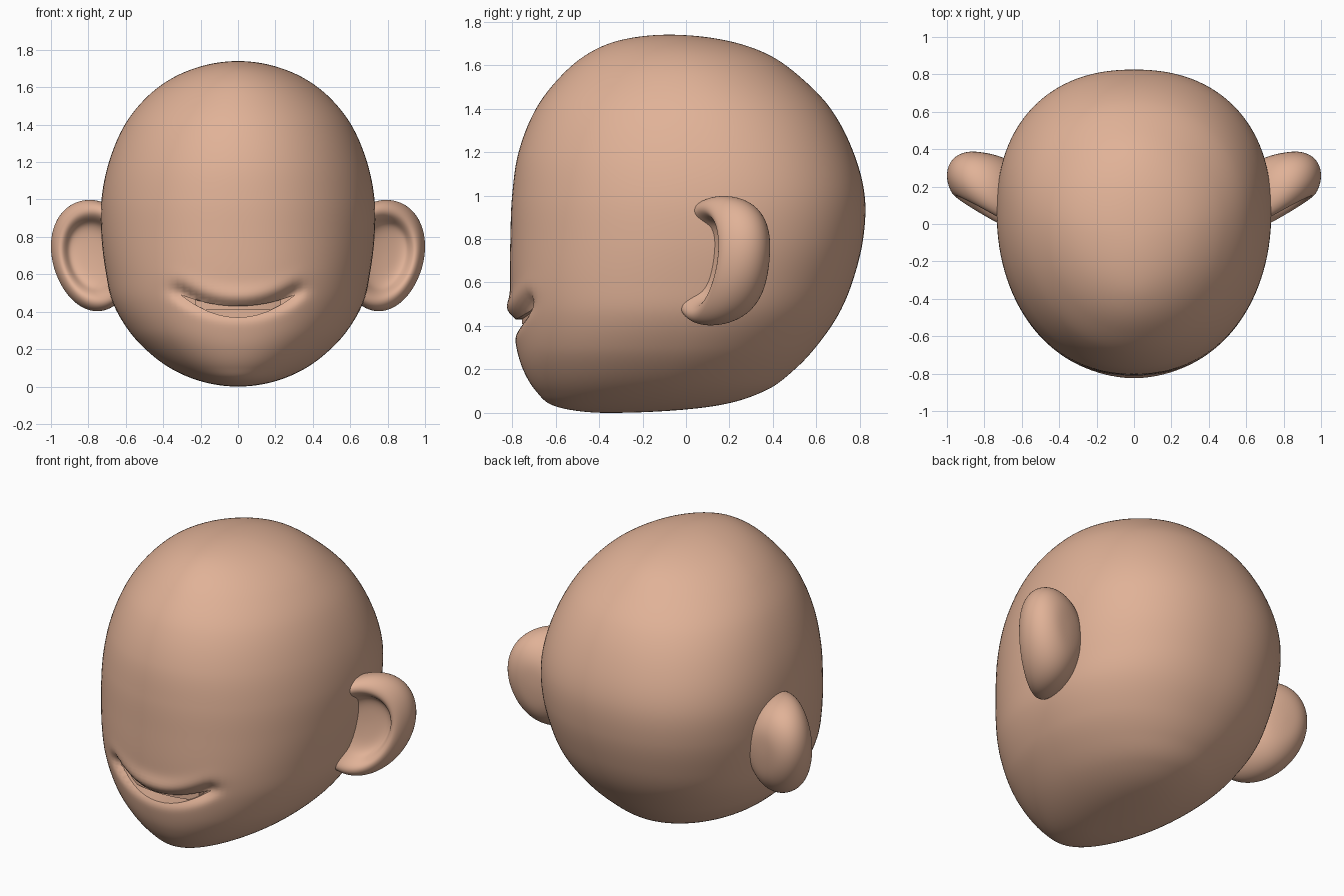
import bpy, bmesh, math

if "Cube" in bpy.data.objects:
    bpy.data.objects.remove(bpy.data.objects["Cube"])

skin = bpy.data.materials.new("skin")
skin.diffuse_color = (0.75, 0.445, 0.31, 1)
skin.use_nodes = True
skin.node_tree.nodes["Principled BSDF"].inputs["Base Color"].default_value = skin.diffuse_color


def finish(name, bm, angle=50):
    bmesh.ops.recalc_face_normals(bm, faces=bm.faces)
    me = bpy.data.meshes.new(name)
    bm.to_mesh(me)
    bm.free()
    me.materials.append(skin)
    ob = bpy.data.objects.new(name, me)
    bpy.context.collection.objects.link(ob)
    smooth(ob, angle)
    return ob


def smooth(ob, angle):
    bpy.ops.object.select_all(action='DESELECT')
    ob.select_set(True)
    bpy.context.view_layer.objects.active = ob
    bpy.ops.object.shade_smooth_by_angle(angle=math.radians(angle))


def loft(bm, rings, first, last):
    """Closed skin over rings of points, with a pole at each end."""
    loops = [[bm.verts.new(p) for p in r] for r in rings]
    n = len(loops[0])
    a, b = bm.verts.new(first), bm.verts.new(last)
    for i in range(n):
        j = (i + 1) % n
        bm.faces.new((a, loops[0][j], loops[0][i]))
        bm.faces.new((b, loops[-1][i], loops[-1][j]))
        for lo, hi in zip(loops, loops[1:]):
            bm.faces.new((lo[i], lo[j], hi[j], hi[i]))


# Head sections: height, front y, back y, half width, squareness of front and back
H = 1.74
SECTIONS = [
    (0.0, -0.36, -0.36, 0.0, 2.0, 2.0), (0.03, -0.60, 0.12, 0.205, 2.05, 2.0),
    (0.1, -0.69, 0.36, 0.365, 2.1, 2.0), (0.2, -0.75, 0.50, 0.495, 2.15, 2.05),
    (0.3, -0.78, 0.595, 0.585, 2.2, 2.1), (0.45, -0.802, 0.70, 0.67, 2.2, 2.15),
    (0.6, -0.81, 0.765, 0.705, 2.2, 2.2), (0.8, -0.808, 0.815, 0.73, 2.15, 2.25),
    (1.0, -0.80, 0.822, 0.73, 2.1, 2.25), (1.2, -0.77, 0.77, 0.69, 2.05, 2.2),
    (1.4, -0.69, 0.665, 0.605, 2.0, 2.1), (1.55, -0.575, 0.52, 0.485, 1.93, 1.98),
    (1.65, -0.455, 0.375, 0.35, 1.9, 1.9), (1.71, -0.32, 0.20, 0.205, 1.9, 1.9),
    (H, -0.08, -0.08, 0.0, 2.0, 2.0)]
T = [math.acos(1 - 2 * s[0] / H) for s in SECTIONS]


def section(t, c):
    """Smooth cubic through column c of the sections."""
    k = max(i for i in range(len(T) - 1) if T[i] <= t)

    def slope(i):
        a, b = max(i - 1, 0), min(i + 1, len(T) - 1)
        return (SECTIONS[b][c] - SECTIONS[a][c]) / (T[b] - T[a])
    h = T[k + 1] - T[k]
    s = (t - T[k]) / h
    return ((2*s**3 - 3*s*s + 1) * SECTIONS[k][c] + (s**3 - 2*s*s + s) * h * slope(k)
            + (3*s*s - 2*s**3) * SECTIONS[k + 1][c] + (s**3 - s*s) * h * slope(k + 1))


def smile_relief(x, z):
    """Inward crease along the smile, with a slight upper lip above it."""
    q = (x / 0.3) ** 2
    dz = z - (0.405 + 0.09 * min(q, 1.2))
    fade = 1 / (1 + math.exp((abs(x) - 0.335) / 0.018))
    crease = (0.035 + 0.02 * min(q, 1)) * fade * math.exp(-(dz / 0.042) ** 2)
    lip = 0.02 * math.exp(-((dz - 0.075) / 0.05) ** 2 - (x / 0.24) ** 2)
    return crease - lip


def spow(v, e):
    return math.copysign(abs(v) ** e, v)


NR, NS = 140, 128
rings = []
for k in range(1, NR):
    t = math.pi * k / NR
    z = H * (1 - math.cos(t)) / 2
    f, b, w, pf, pb = (section(t, c) for c in (1, 2, 3, 4, 5))
    mid = (f + b) / 2 + 0.035 * (b - f)      # widest line, behind the middle
    ring = []
    for i in range(NS):
        a = 2 * math.pi * i / NS
        e = 2 / (pb if math.sin(a) > 0 else pf)
        x = w * spow(math.cos(a), e)
        y = mid + (b - mid if math.sin(a) > 0 else mid - f) * spow(math.sin(a), e)
        if y < -0.4:
            y += smile_relief(x, z)
        ring.append((x, y, z))
    rings.append(ring)
bm = bmesh.new()
loft(bm, rings, (0, -0.36, 0), (0, -0.08, H))
head = finish("head", bm)

# Crescent mouth opening cut into the head
N = 24
outline = []
for i in range(N + 1):
    x = -0.305 + 0.61 * i / N
    outline.append((x, 0.43 + 0.06 * (x / 0.305) ** 2))
for i in range(N - 1, 0, -1):
    x = -0.305 + 0.61 * i / N
    outline.append((x, 0.37 + 0.12 * (x / 0.305) ** 2))
bm = bmesh.new()
face = bm.faces.new([bm.verts.new((x, -0.95, z)) for x, z in outline])
ext = bmesh.ops.extrude_face_region(bm, geom=[face])
for v in ext["geom"]:
    if isinstance(v, bmesh.types.BMVert):
        v.co.y = -0.64
cutter = finish("mouth_cutter", bm)
cutter.hide_render = True
mod = head.modifiers.new("mouth", 'BOOLEAN')
mod.operation = 'DIFFERENCE'
mod.object = cutter
bpy.context.view_layer.objects.active = head
bpy.ops.object.modifier_apply(modifier=mod.name)
bpy.data.objects.remove(cutter)
smooth(head, 50)

# Curved strip of teeth behind the upper lip
bm = bmesh.new()
cols = []
for i in range(13):
    x = -0.23 + 0.46 * i / 12
    y = -0.755 + 0.9 * x * x
    cols.append([bm.verts.new((x, y + d, z)) for d, z in
                 ((0, 0.41), (0, 0.48), (0.05, 0.48), (0.05, 0.41))])
for p, q in zip(cols, cols[1:]):
    for i in range(4):
        j = (i + 1) % 4
        bm.faces.new((p[i], p[j], q[j], q[i]))
bm.faces.new(cols[0])
bm.faces.new(cols[-1])
finish("teeth", bm, 30)

# Ears: thick oval pads with a rolled rim and a shallow bowl facing forward
EAR = [(0.3, 0.275), (0.55, 0.262), (0.8, 0.215), (0.95, 0.145), (1.01, 0.07),
       (1.0, 0.0), (0.9, -0.05), (0.76, -0.055), (0.65, -0.012), (0.58, 0.03),
       (0.42, 0.052), (0.2, 0.058)]
for name, side in (("right_ear", 1), ("left_ear", -1)):
    def point(r, d, a):
        u = 0.265 * r * math.cos(a) * (1 + 0.08 * math.sin(a))
        v = r * math.sin(a)
        lean = 0.49 - 1.1 * max(d, 0)        # the back is less slanted than the front
        return (side * (0.77 + 0.87 * u), 0.095 + lean * u + d + 0.02 * v,
                0.70 + 0.298 * v + 0.10 * u)
    bm = bmesh.new()
    loft(bm, [[point(r, d, 2 * math.pi * i / 28) for i in range(28)] for r, d in EAR],
         point(0, 0.28, 0), point(0, 0.06, 0))
    ear = finish(name, bm, 180)
    sub = ear.modifiers.new("round", 'SUBSURF')
    sub.levels = sub.render_levels = 2
